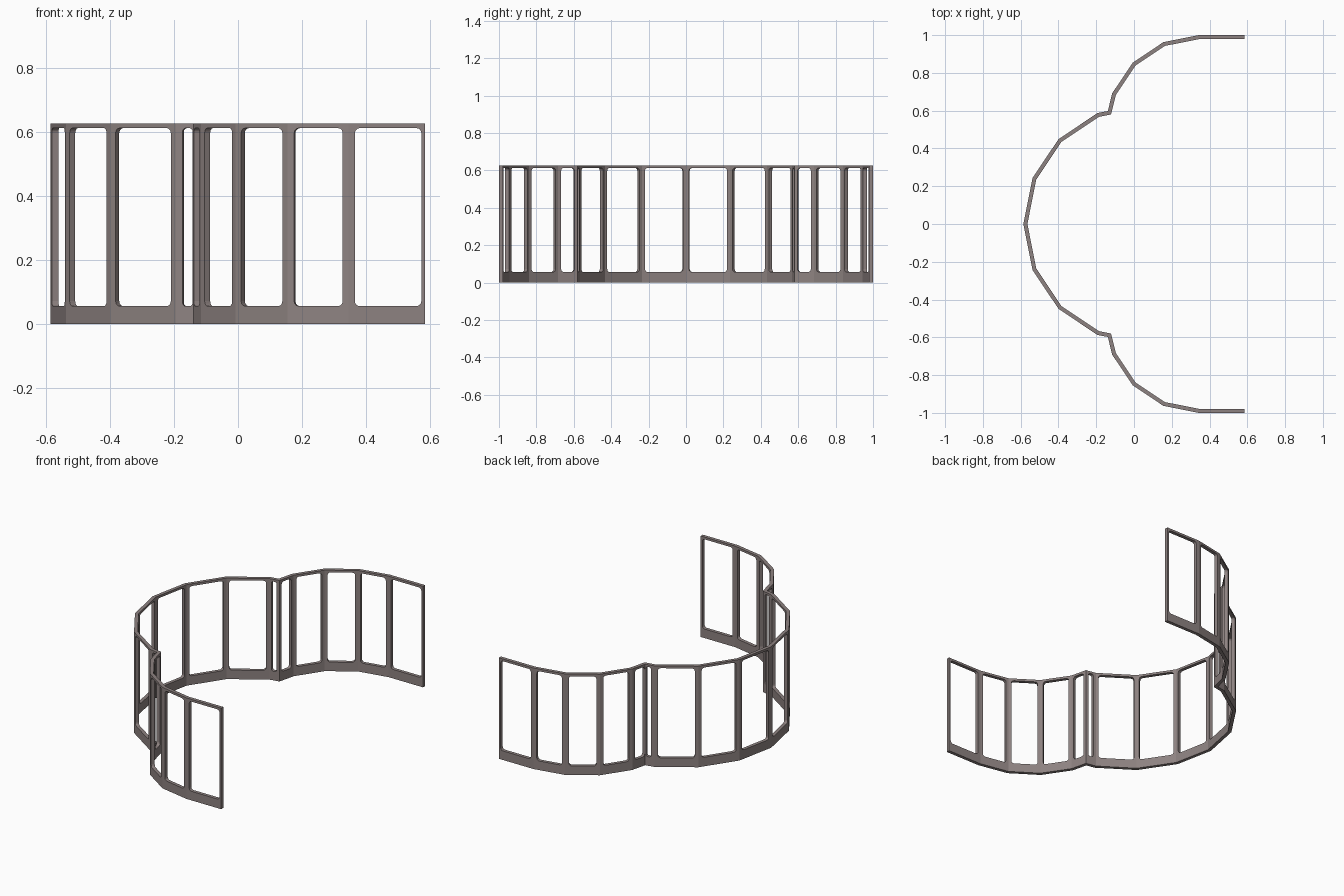
import bpy, bmesh, math
from mathutils import Vector

if "Cube" in bpy.data.objects:
    bpy.data.objects.remove(bpy.data.objects["Cube"])

T = 0.0105                       # half wall thickness
H, SILL, HEAD = 0.627, 0.056, 0.613
R, SEG = 0.016, 3                # window corner radius

mat = bpy.data.materials.new("warm grey")
mat.diffuse_color = (0.27, 0.225, 0.22, 1)
mat.use_nodes = True
mat.node_tree.nodes["Principled BSDF"].inputs["Base Color"].default_value = mat.diffuse_color


def arc(cx, cy, r, degs):
    return [Vector((cx - r * math.cos(math.radians(d)), cy + r * math.sin(math.radians(d)))) for d in degs]


# Wall plan: small bay, central bay, small bay (mirrored about y = 0)
half = arc(0.05, 0, 0.625, (22.5, 45, 67.5)) + [Vector((-0.13, 0.589))]
half += arc(0.347, 0.5, 0.49, (22.5, 45, 67.5, 90)) + [Vector((0.585, 0.99))]
path = [Vector((p.x, -p.y)) for p in reversed(half)] + [Vector((-0.575, 0))] + half
# post half-width at each plan point: slim at the free ends and at the two creases
post = [0.012 if i in (0, len(path) - 1) else 0.01 if abs(p.x + 0.13) < 1e-4 else 0.018
        for i, p in enumerate(path)]


def normal(i):
    d = (path[i + 1] - path[i]).normalized()
    return Vector((-d.y, d.x))


def mitre(i):
    a = normal(max(i - 1, 0))
    b = normal(min(i, len(path) - 2))
    return (a + b) / (1 + a.dot(b))


def window_loop(u0, u1):
    # four rounded corners, counter-clockwise from bottom left
    r = min(R, (u1 - u0) * 0.35)
    corners = [(u0 + r, SILL + r, 180), (u1 - r, SILL + r, 270), (u1 - r, HEAD - r, 0), (u0 + r, HEAD - r, 90)]
    return [[(cx + r * math.cos(math.radians(a + 90 * k / SEG)),
              cz + r * math.sin(math.radians(a + 90 * k / SEG))) for k in range(SEG + 1)]
            for cx, cz, a in corners]


def panel(i):
    p, q = path[i], path[i + 1]
    d, n, length = (q - p).normalized(), normal(i), (q - p).length
    bm = bmesh.new()
    sides = []
    for s in (-T, T):
        a, b = p + mitre(i) * s, q + mitre(i + 1) * s
        outer = [bm.verts.new((v.x, v.y, z)) for v, z in ((a, 0), (b, 0), (b, H), (a, H))]
        inner = []
        for corner in window_loop(post[i], length - post[i + 1]):
            pts = [p + d * u + n * s for u, z in corner]
            inner.append([bm.verts.new((v.x, v.y, c[1])) for v, c in zip(pts, corner)])
        for k in range(4):
            m = (k + 1) % 4
            bm.faces.new((outer[k], outer[m], inner[m][0], inner[k][-1]))
            for j in range(SEG):
                bm.faces.new((outer[k], inner[k][j + 1], inner[k][j]))
        sides.append((outer, sum(inner, [])))
    (o0, w0), (o1, w1) = sides
    # rim: bottom and top always, ends only where the wall stops
    rim = [0, 2] + ([3] if i == 0 else []) + ([1] if i == len(path) - 2 else [])
    for k in rim:
        m = (k + 1) % 4
        bm.faces.new((o0[k], o0[m], o1[m], o1[k]))
    # window reveal
    for k in range(len(w0)):
        m = (k + 1) % len(w0)
        bm.faces.new((w0[k], w0[m], w1[m], w1[k]))
    return bm


# Join the panels into one continuous wall
wall = bmesh.new()
for i in range(len(path) - 1):
    bm = panel(i)
    tmp = bpy.data.meshes.new("panel")
    bm.to_mesh(tmp)
    bm.free()
    wall.from_mesh(tmp)
    bpy.data.meshes.remove(tmp)
bmesh.ops.remove_doubles(wall, verts=wall.verts, dist=1e-5)
bmesh.ops.recalc_face_normals(wall, faces=wall.faces)
mesh = bpy.data.meshes.new("window_wall")
wall.to_mesh(mesh)
wall.free()
mesh.materials.append(mat)
bpy.context.collection.objects.link(bpy.data.objects.new("window_wall", mesh))
